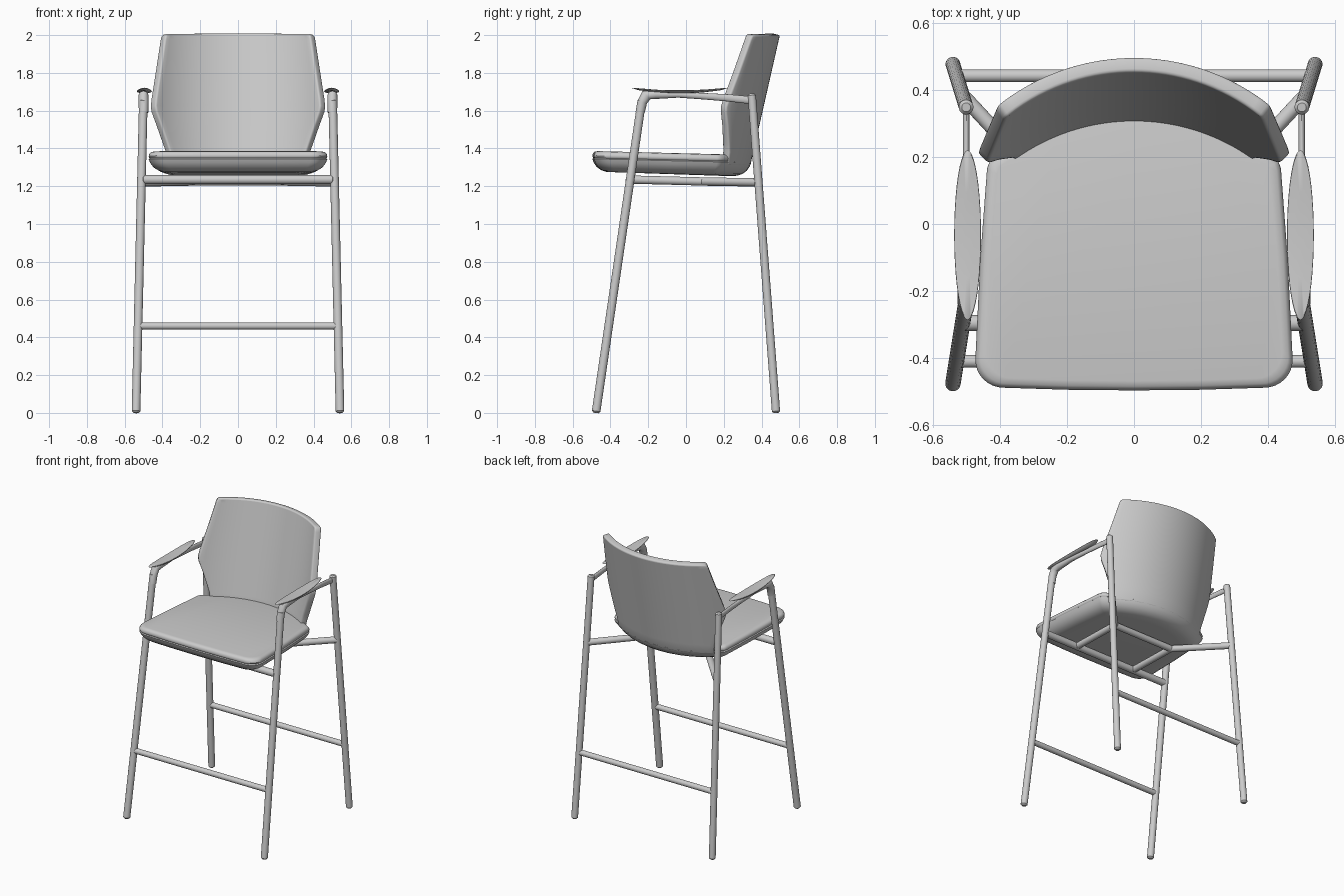
import bpy, bmesh, math
from mathutils import Vector

cube = bpy.data.objects.get("Cube")
if cube:
    bpy.data.objects.remove(cube)

GREY = (0.6, 0.6, 0.6, 1)
grey = bpy.data.materials.new("light_grey")
grey.use_nodes = True
grey.diffuse_color = GREY
grey.node_tree.nodes["Principled BSDF"].inputs["Base Color"].default_value = GREY


def finish(name, bm, angle=40):
    bmesh.ops.recalc_face_normals(bm, faces=bm.faces)
    mesh = bpy.data.meshes.new(name)
    bm.to_mesh(mesh)
    bm.free()
    mesh.materials.append(grey)
    obj = bpy.data.objects.new(name, mesh)
    bpy.context.collection.objects.link(obj)
    bpy.ops.object.select_all(action="DESELECT")
    obj.select_set(True)
    bpy.context.view_layer.objects.active = obj
    bpy.ops.object.shade_smooth_by_angle(angle=math.radians(angle))
    return obj


def loft(name, rings, angle=40):
    """Skin a list of equal closed rings and cap both ends."""
    bm = bmesh.new()
    loops = [[bm.verts.new(p) for p in ring] for ring in rings]
    n = len(loops[0])
    for a, b in zip(loops, loops[1:]):
        for i in range(n):
            j = (i + 1) % n
            bm.faces.new((a[i], a[j], b[j], b[i]))
    bm.faces.new(loops[0])
    bm.faces.new(loops[-1])
    return finish(name, bm, angle)


def tube(name, start, end, radius, sides=20):
    """Round bar with softened ends."""
    start, end = Vector(start), Vector(end)
    axis = (end - start).normalized()
    u = axis.orthogonal().normalized()
    v = axis.cross(u)
    soft = radius * 0.4
    stations = [(start, radius - soft), (start + axis * soft, radius),
                (end - axis * soft, radius), (end, radius - soft)]
    turn = [2 * math.pi * i / sides for i in range(sides)]
    return loft(name, [[c + (u * math.cos(t) + v * math.sin(t)) * r for t in turn]
                       for c, r in stations])


def front_leg(z):
    return Vector((0.54 - 0.04 * z / 1.7, -0.477 + 0.25 * z / 1.7, z))


def back_leg(z):
    return Vector((0.54 - 0.04 * z / 1.7, 0.477 - 0.13 * z / 1.7, z))


def flip(p, s):
    return Vector((p[0] * s, p[1], p[2]))


# Legs, arms and the side parts of the frame
for side, s in (("left", 1), ("right", -1)):
    tube(side + "_front_leg", flip(front_leg(0), s), flip(front_leg(1.66), s), 0.023)
    tube(side + "_back_leg", flip(back_leg(0), s), flip(back_leg(1.69), s), 0.022)
    tube(side + "_seat_rail", (s * 0.24, -0.29, 1.235), (s * 0.24, 0.1, 1.225), 0.022)
    tube(side + "_frame_diagonal", (s * 0.235, 0.085, 1.225), flip(back_leg(1.22), s), 0.022)

    # Arm: centre y, z and half sizes; the section turns with the bend
    stations = [(-0.243, 1.59, 0.025, 0.024, 80), (-0.232, 1.645, 0.026, 0.026, 75),
                (-0.21, 1.682, 0.026, 0.03, 45), (-0.16, 1.686, 0.022, 0.024, 0),
                (-0.04, 1.685, 0.017, 0.016, -3), (0.1, 1.676, 0.012, 0.017, -5),
                (0.22, 1.668, 0.01, 0.019, -7), (0.345, 1.655, 0.01, 0.02, -8)]
    rings = []
    for y, z, w, h, deg in stations:
        a = math.radians(deg)
        ring = []
        for i in range(16):
            t = 2 * math.pi * i / 16
            k = h * math.sin(t)
            ring.append((s * (0.5 + w * math.cos(t)), y - k * math.sin(a), z + k * math.cos(a)))
        rings.append(ring)
    loft(side + "_arm", rings)

    # Arm pad: thin lens, dished along its length
    rings = []
    for scale, drop in ((0.5, -0.013), (0.85, -0.01), (1, -0.003), (0.98, 0), (0.5, 0.001)):
        ring = []
        for i in range(40):
            t = 2 * math.pi * i / 40
            along = scale * math.cos(t)
            ring.append((s * (0.496 + 0.04 * scale * math.sin(t)), -0.033 + 0.253 * along,
                         1.706 + drop + 0.016 * along ** 2))
        rings.append(ring)
    loft(side + "_arm_pad", rings)

# Cross bars
for name, leg, z, r in (("front_footrest", front_leg, 0.46, 0.019),
                        ("back_stretcher", back_leg, 0.46, 0.019),
                        ("front_seat_bar", front_leg, 1.235, 0.024)):
    tube(name, flip(leg(z), -1), leg(z), r)
tube("rear_seat_bar", (-0.245, 0.09, 1.225), (0.245, 0.09, 1.225), 0.022)


# Seat: rounded front corners, straight sides, arched rear
ARC = 0.65


def sag(x):
    return ARC - math.sqrt(ARC * ARC - x * x)


half = [(0, -0.496), (0.2, -0.494)]
for i in range(9):
    t = math.pi / 2 * i / 8
    half.append((0.388 + 0.085 * math.sin(t), -0.405 - 0.083 * math.cos(t)))
half += [(0.458, -0.1), (0.438, 0.165), (0.43, 0.188)]
half += [(x, 0.345 - sag(x)) for x in (0.4, 0.33, 0.25, 0.17, 0.08, 0)]
outline = half + [(-x, y) for x, y in reversed(half[1:-1])]


def seat_ring(inset, z):
    k = 1 - inset / 0.45
    return [(x * k, -0.075 + (y + 0.075) * k, z - 0.024 * (y + 0.5)) for x, y in outline]


loft("seat_shell", [seat_ring(*r) for r in (
    (0.13, 1.274), (0.08, 1.276), (0.05, 1.285), (0.025, 1.302),
    (0.008, 1.325), (0, 1.345), (0.006, 1.35))])
loft("seat_cushion", [seat_ring(*r) for r in (
    (0.012, 1.345), (0.003, 1.352), (0, 1.362), (0.004, 1.375),
    (0.013, 1.383), (0.03, 1.386))])

# Backrest: leaning cylinder wall trimmed to a six-sided outline
rows = [(1.31, 0.375), (1.38, 0.385), (1.42, 0.40), (1.52, 0.435), (1.59, 0.461), (1.62, 0.466),
        (1.66, 0.462), (1.8, 0.44), (1.97, 0.414), (1.99, 0.41), (2.0, 0.40)]
bm = bmesh.new()
grid = []
for z, w in rows:
    centre = 0.345 + 0.152 * (z - 1.33) / 0.67
    xs = [w * (i / 16 - 1) for i in range(33)]
    grid.append([bm.verts.new((x, centre - sag(x), z)) for x in xs])
for a, b in zip(grid, grid[1:]):
    for i in range(32):
        bm.faces.new((a[i + 1], a[i], b[i], b[i + 1]))
back = finish("backrest", bm)
# Make sure the wall thickens towards the sitter
if back.data.polygons[len(back.data.polygons) // 2].normal.y < 0:
    back.data.flip_normals()
wall = back.modifiers.new("thickness", "SOLIDIFY")
wall.thickness = 0.045
wall.offset = -1
edge = back.modifiers.new("soft_edges", "BEVEL")
edge.width = 0.014
edge.segments = 3
edge.limit_method = "ANGLE"
edge.angle_limit = math.radians(50)
